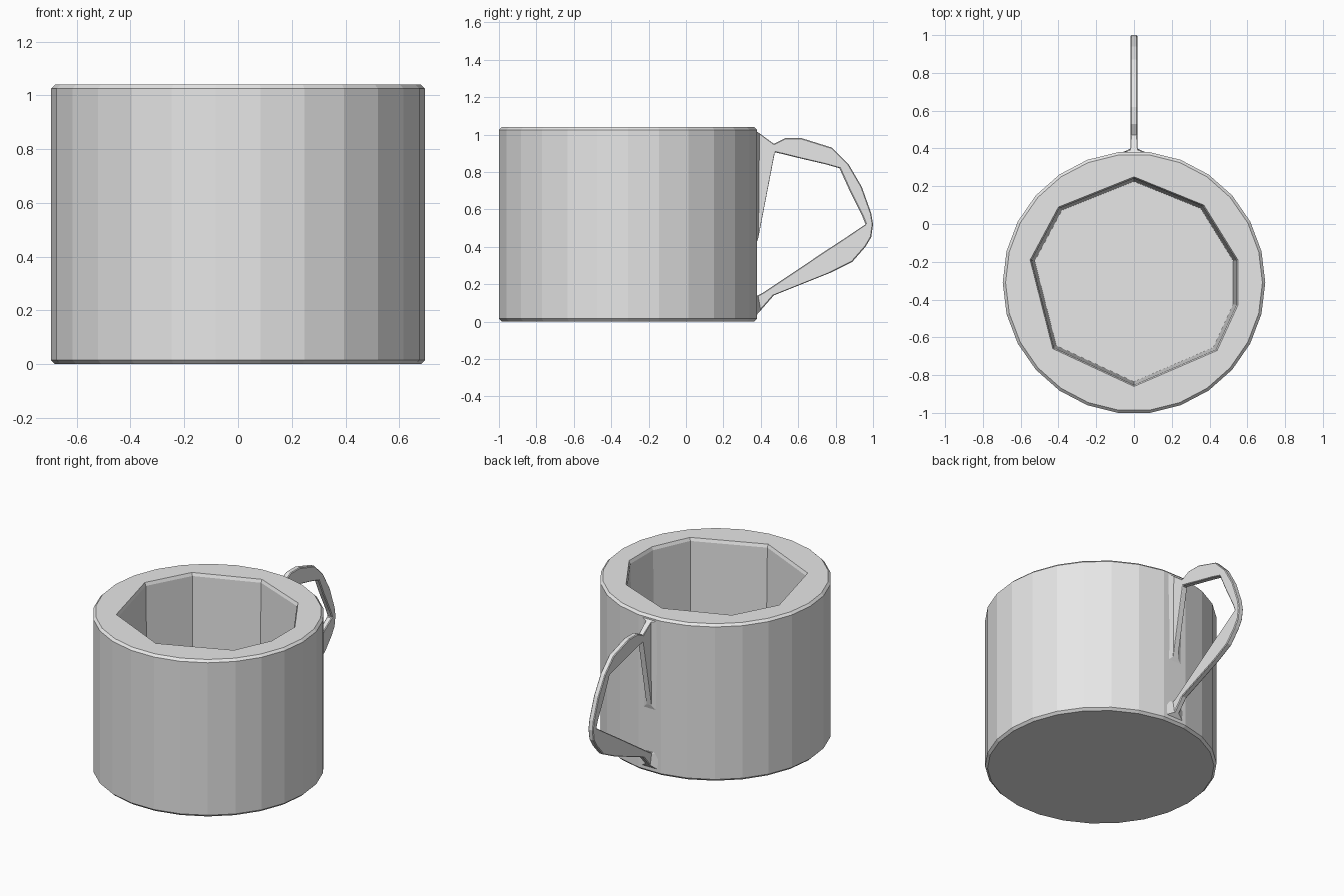
import bpy
import bmesh
from math import sin, cos, tau

cube = bpy.data.objects.get("Cube")
if cube:
    bpy.data.objects.remove(cube, do_unlink=True)

CENTRE_Y = -0.31
HEIGHT = 1.04

grey = bpy.data.materials.new("light grey ceramic")
grey.use_nodes = True
grey.diffuse_color = (0.8, 0.8, 0.8, 1)
shader = next(n for n in grey.node_tree.nodes if n.type == 'BSDF_PRINCIPLED')
shader.inputs["Base Color"].default_value = grey.diffuse_color


def finish(bm, name):
    """Turn a bmesh into a flat shaded, coloured object."""
    bmesh.ops.recalc_face_normals(bm, faces=bm.faces[:])
    mesh = bpy.data.meshes.new(name)
    bm.to_mesh(mesh)
    bm.free()
    mesh.materials.append(grey)
    obj = bpy.data.objects.new(name, mesh)
    bpy.context.collection.objects.link(obj)
    return obj


def add_ring(bm, outline, scale, z):
    return [bm.verts.new((x * scale, y * scale + CENTRE_Y, z)) for x, y in outline]


def loft(bm, rings):
    """Join neighbouring rings of equal size with quads."""
    for low, high in zip(rings, rings[1:]):
        for i in range(len(low)):
            j = (i + 1) % len(low)
            bm.faces.new((low[i], low[j], high[j], high[i]))


def loop_edges(bm, ring):
    return [bm.edges.get((a, b)) for a, b in zip(ring, ring[1:] + ring[:1])]


# Cup body: faceted outer wall, chamfered at the base and the rim
SIDES = 26
circle = [(cos(tau * i / SIDES), sin(tau * i / SIDES)) for i in range(SIDES)]
bm = bmesh.new()
outer = [add_ring(bm, circle, r, z) for r, z in
         ((0.68, 0), (0.695, 0.015), (0.695, HEIGHT - 0.015), (0.68, HEIGHT))]
loft(bm, outer)
bm.faces.new(outer[0])

# Well: coarse, slightly uneven polygon narrowing to the floor
well = [(0, 0.56), (-0.4, 0.4), (-0.55, 0.12), (-0.43, -0.35),
        (0, -0.55), (0.44, -0.36), (0.55, -0.12), (0.55, 0.12), (0.37, 0.41)]
inner = [add_ring(bm, well, s, z) for s, z in
         ((1, HEIGHT), (0.985, HEIGHT - 0.02), (0.955, 0.1))]
loft(bm, inner)
bm.faces.new(inner[-1])

# Flat rim between the round outside and the coarse well
bmesh.ops.triangle_fill(bm, use_beauty=True,
                        edges=loop_edges(bm, outer[-1]) + loop_edges(bm, inner[0]))
finish(bm, "cup_body")

# Handle: thin strip given as outer (y, z), inner (y, z) and half width
THIN = 0.018
ROOT = 0.11
sections = [
    ((0.355, 1.03), (0.36, 0.36), ROOT),
    ((0.395, 1.005), (0.39, 0.46), THIN),
    ((0.47, 0.95), (0.475, 0.905), THIN),
    ((0.53, 0.98), (0.52, 0.895), THIN),
    ((0.62, 0.98), (0.6, 0.875), THIN),
    ((0.78, 0.93), (0.75, 0.84), THIN),
    ((0.87, 0.84), (0.82, 0.82), THIN),
    ((0.94, 0.72), (0.87, 0.71), THIN),
    ((0.99, 0.58), (0.94, 0.57), THIN),
    ((1, 0.52), (0.96, 0.52), THIN),
    ((0.99, 0.45), (0.93, 0.5), THIN),
    ((0.96, 0.4), (0.85, 0.446), THIN),
    ((0.89, 0.32), (0.74, 0.374), THIN),
    ((0.77, 0.26), (0.6, 0.28), THIN),
    ((0.47, 0.14), (0.41, 0.153), THIN),
    ((0.4, 0.06), (0.385, 0.14), THIN),
    ((0.355, 0.01), (0.36, 0.14), ROOT),
]
bm = bmesh.new()
rings = [[bm.verts.new((x, y, z)) for x, (y, z) in
          ((-w, out), (w, out), (w, inn), (-w, inn))]
         for out, inn, w in sections]
loft(bm, rings)
bm.faces.new(rings[0])
bm.faces.new(rings[-1])
handle = finish(bm, "handle")

# Narrow chamfer along the strip's long edges
bevel = handle.modifiers.new("edge chamfer", 'BEVEL')
bevel.width = 0.007
bevel.segments = 1
bevel.limit_method = 'ANGLE'
bevel.angle_limit = 1.2
